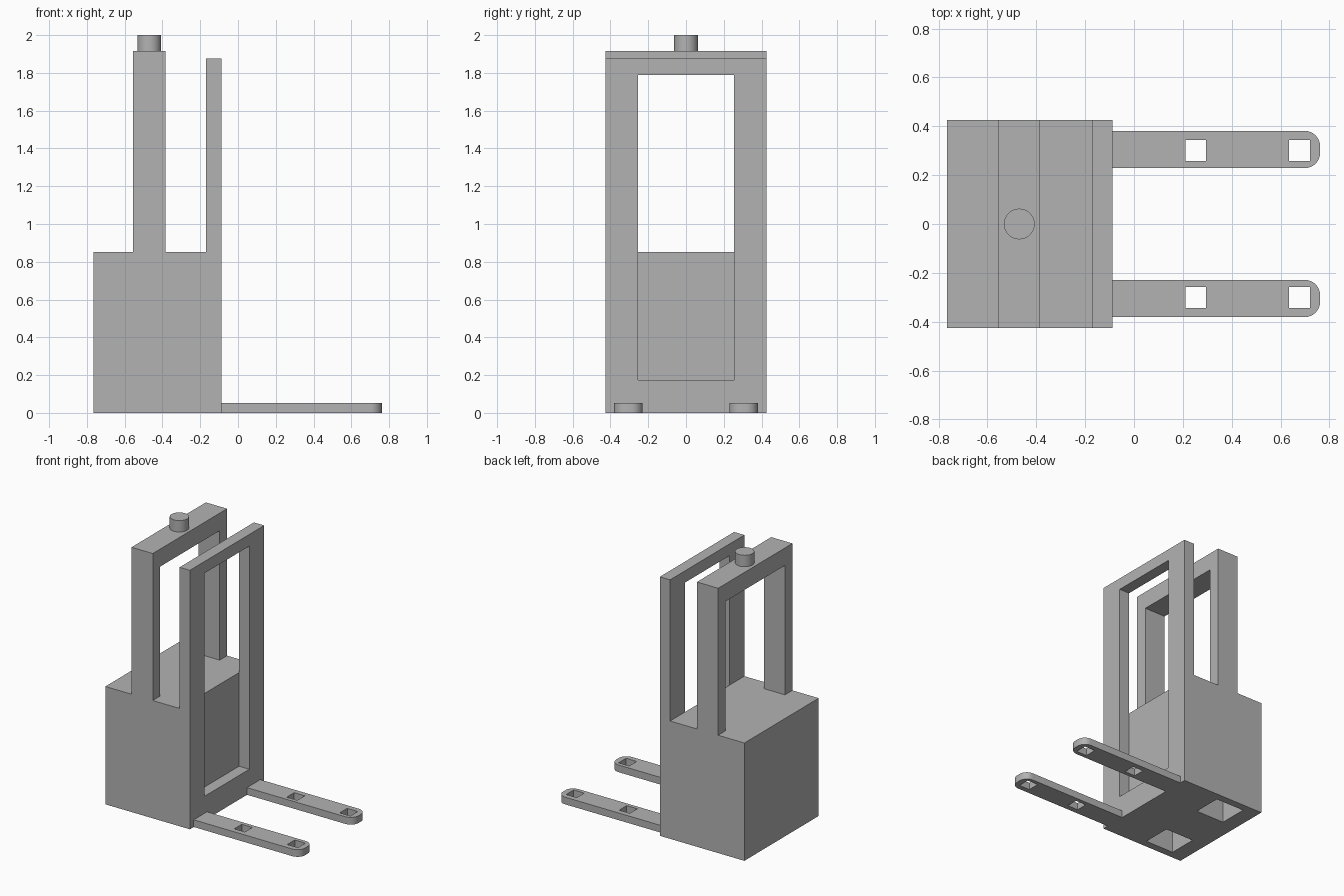
import bpy, bmesh, math
from mathutils import Vector

cube = bpy.data.objects.get("Cube")
if cube:
    bpy.data.objects.remove(cube, do_unlink=True)

grey = bpy.data.materials.new("plain grey")
grey.use_nodes = True
GREY = (0.45, 0.45, 0.45, 1)
grey.diffuse_color = GREY
grey.node_tree.nodes["Principled BSDF"].inputs["Base Color"].default_value = GREY


def add(name, bm):
    bmesh.ops.recalc_face_normals(bm, faces=bm.faces)
    mesh = bpy.data.meshes.new(name)
    bm.to_mesh(mesh)
    bm.free()
    mesh.materials.append(grey)
    obj = bpy.data.objects.new(name, mesh)
    bpy.context.collection.objects.link(obj)
    return obj


def prism(name, points, push):
    """Extrude a closed outline along a vector."""
    bm = bmesh.new()
    face = bm.faces.new([bm.verts.new(p) for p in points])
    out = bmesh.ops.extrude_face_region(bm, geom=[face])
    verts = [v for v in out["geom"] if isinstance(v, bmesh.types.BMVert)]
    bmesh.ops.translate(bm, verts=verts, vec=Vector(push))
    return add(name, bm)


def box(name, x, y, z):
    corners = [(x[0], y[0]), (x[1], y[0]), (x[1], y[1]), (x[0], y[1])]
    return prism(name, [(a, b, z[0]) for a, b in corners], (0, 0, z[1] - z[0]))


def cut(obj, x, y, z):
    cutter = box(obj.name + "_cutter", x, y, z)
    cutter.hide_render = True
    cutter.hide_set(True)
    mod = obj.modifiers.new("cut", "BOOLEAN")
    mod.operation = "DIFFERENCE"
    mod.solver = "EXACT"
    mod.object = cutter


def smooth(obj):
    bpy.ops.object.select_all(action="DESELECT")
    obj.select_set(True)
    bpy.context.view_layer.objects.active = obj
    bpy.ops.object.shade_smooth_by_angle(angle=math.radians(35))


HALF = 0.425      # half width of the truck
DECK = 0.853      # height of the cabinet top
BEAM = 1.79       # underside of both top beams

# Cabinet with the rear guard frame, as one side profile
profile = [(-0.765, 0), (-0.17, 0), (-0.17, DECK), (-0.385, DECK),
           (-0.385, 1.917), (-0.555, 1.917), (-0.555, DECK), (-0.765, DECK)]
body = prism("cabinet_and_guard", [(x, -HALF, z) for x, z in profile], (0, 2 * HALF, 0))
cut(body, (-0.6, -0.34), (-0.34, 0.34), (DECK, BEAM))

# Wheel wells in the underside
for side in (-1, 1):
    cut(body, (-0.65, -0.42), sorted((side * 0.16, side * 0.37)), (-0.1, 0.3))

# Lifting mast frame
mast = box("mast_frame", (-0.17, -0.088), (-HALF, HALF), (0, 1.875))
cut(mast, (-0.3, 0), (-0.255, 0.255), (0.175, BEAM))

# Forks with rounded tips and square openings
TIP, R = 0.762, 0.062
for side, name in ((1, "left_fork"), (-1, "right_fork")):
    mid, half = side * 0.305, 0.076
    outline = [(-0.088, mid + half, 0), (-0.088, mid - half, 0)]
    for sign in (-1, 1):
        for i in range(9):
            a = math.pi / 2 * (i / 8 - (sign < 0))
            outline.append((TIP - R + R * math.cos(a),
                            mid + sign * (half - R) + R * math.sin(a), 0))
    fork = prism(name, outline, (0, 0, 0.052))
    smooth(fork)
    for x in (0.21, 0.635):
        cut(fork, (x, x + 0.085), sorted((side * 0.257, side * 0.343)), (-0.1, 0.2))

# Warning beacon on the guard
ring = [(-0.47 + 0.063 * math.cos(k * math.tau / 32), 0.063 * math.sin(k * math.tau / 32), 1.917)
        for k in range(32)]
smooth(prism("beacon", ring, (0, 0, 0.083)))
